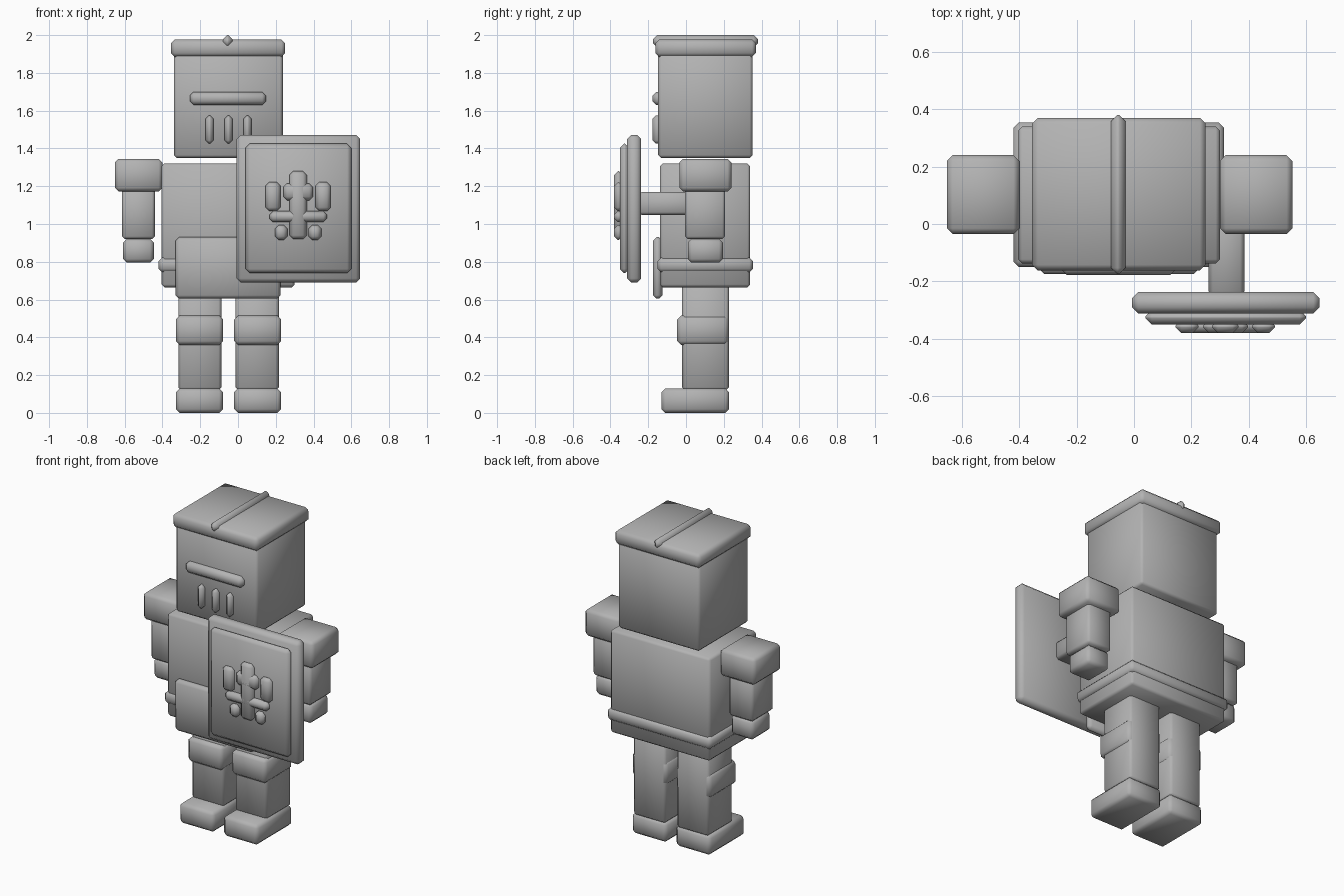
import bpy
import bmesh
from mathutils import Vector

cube = bpy.data.objects.get("Cube")
if cube:
    bpy.data.objects.remove(cube, do_unlink=True)

grey = bpy.data.materials.new("plain_grey")
grey.use_nodes = True
GREY = (0.45, 0.45, 0.45, 1)
grey.diffuse_color = GREY
grey.node_tree.nodes["Principled BSDF"].inputs["Base Color"].default_value = GREY

MID = -0.05  # symmetry plane of the body


def box(name, x, y, z, bevel=0.015):
    """Chamfered, smooth-shaded box given as (min, max) per axis."""
    bm = bmesh.new()
    bmesh.ops.create_cube(bm, size=1)
    for v in bm.verts:
        v.co = Vector([(a + b) / 2 + c * (b - a) for (a, b), c in zip((x, y, z), v.co)])
    bmesh.ops.bevel(bm, geom=bm.edges[:], offset=bevel, segments=1, affect='EDGES')
    for f in bm.faces:
        f.smooth = True
    mesh = bpy.data.meshes.new(name)
    bm.to_mesh(mesh)
    bm.free()
    mesh.materials.append(grey)
    ob = bpy.data.objects.new(name, mesh)
    bpy.context.collection.objects.link(ob)
    return ob


def pair(name, x, y, z, bevel=0.015, mid=MID):
    """The same box on both sides of a vertical plane."""
    box("right_" + name, x, y, z, bevel)
    box("left_" + name, (2 * mid - x[1], 2 * mid - x[0]), y, z, bevel)


# Head with helmet rim, crest, visor and breathing slots
box("head", (-0.34, 0.237), (-0.147, 0.352), (1.35, 1.92))
box("helmet_rim", (-0.355, 0.25), (-0.162, 0.37), (1.885, 1.977), 0.02)
box("helmet_crest", (-0.08, -0.03), (-0.175, 0.38), (1.935, 2.0), 0.022)
box("visor_bar", (-0.255, 0.148), (-0.177, -0.12), (1.63, 1.7), 0.02)
for i, name in enumerate(("right", "middle", "left")):
    cx = MID + 0.1 * (i - 1)
    box(name + "_breath_slot", (cx - 0.021, cx + 0.021), (-0.177, -0.12), (1.425, 1.575), 0.018)

# Torso, belt and front flap
box("torso", (-0.405, 0.3), (-0.138, 0.34), (0.665, 1.32))
box("belt", (-0.42, 0.313), (-0.15, 0.354), (0.745, 0.822), 0.018)
box("front_flap", (-0.33, 0.225), (-0.175, -0.125), (0.605, 0.93), 0.018)

# Arms
pair("shoulder", (-0.652, -0.4), (-0.035, 0.24), (1.172, 1.345), 0.02)
pair("arm", (-0.615, -0.44), (-0.005, 0.207), (0.92, 1.2))
pair("hand", (-0.608, -0.445), (0.01, 0.195), (0.795, 0.922), 0.02)

# Legs
pair("leg", (-0.316, -0.088), (-0.02, 0.227), (0.12, 0.68))
pair("knee_guard", (-0.328, -0.08), (-0.047, 0.225), (0.36, 0.515), 0.02)
pair("foot", (-0.328, -0.08), (-0.13, 0.228), (0.0, 0.13), 0.02)

# Shield with handle and raised panel
box("shield_handle", (0.26, 0.385), (-0.25, 0.1), (1.048, 1.17))
box("shield_board", (-0.007, 0.647), (-0.312, -0.237), (0.69, 1.472), 0.022)
box("shield_panel", (0.04, 0.6), (-0.35, -0.3), (0.74, 1.425), 0.022)

# Raised ornament on the shield panel
ornament_mid = 0.318
relief = (-0.38, -0.335)
box("ornament_post", (0.272, 0.364), relief, (0.92, 1.28), 0.02)
box("ornament_cap", (0.24, 0.397), relief, (1.125, 1.215), 0.02)
box("ornament_bar", (0.167, 0.47), relief, (1.01, 1.068), 0.018)
pair("ornament_wing", (0.145, 0.225), relief, (1.068, 1.222), 0.02, ornament_mid)
pair("ornament_stud", (0.195, 0.262), relief, (0.915, 0.995), 0.02, ornament_mid)
